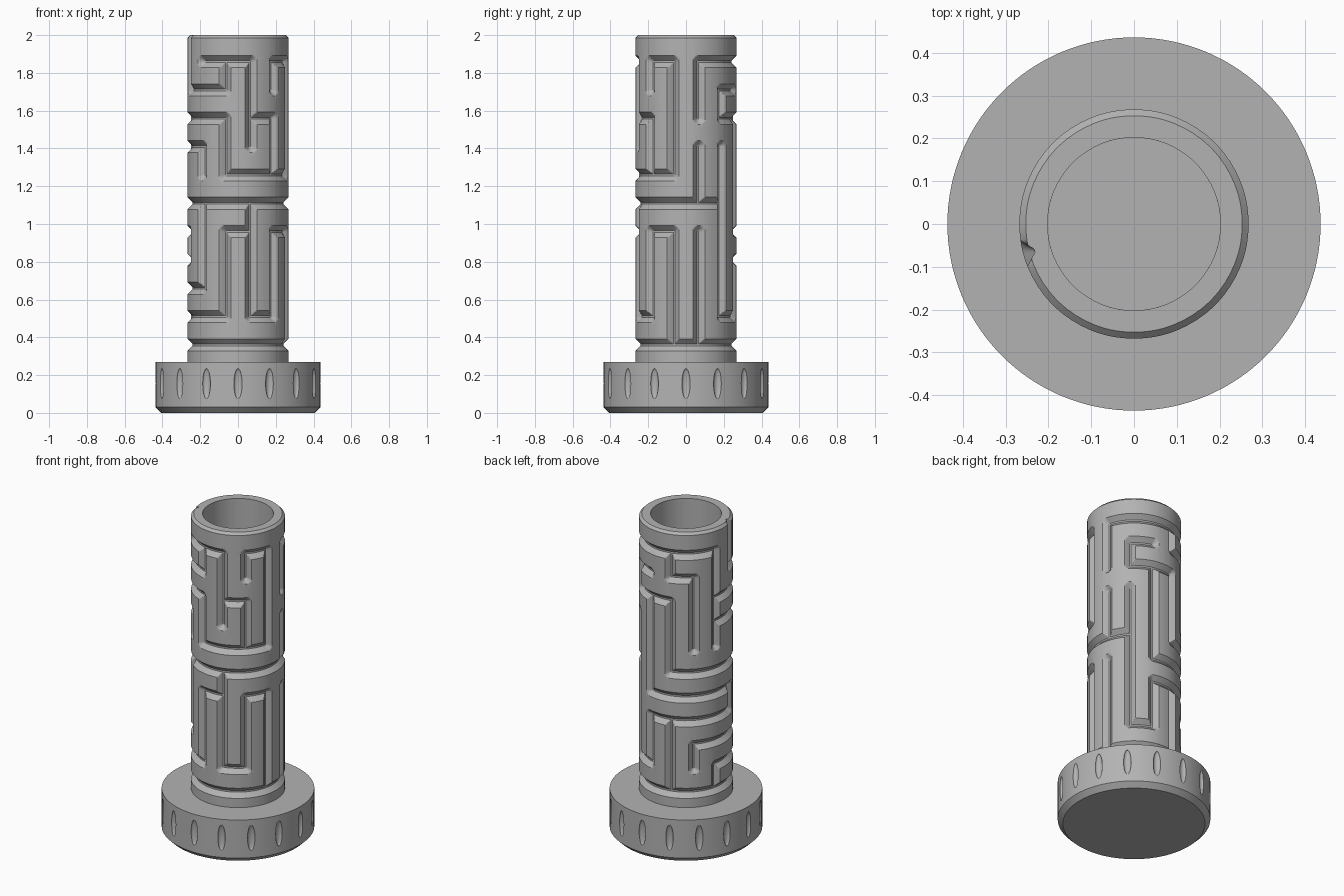
import bpy, bmesh, math
from mathutils import Matrix

old = bpy.data.objects.get("Cube")
if old:
    bpy.data.objects.remove(old)

TAU = 2 * math.pi
RADIUS, BORE, TOP, BASE_TOP = 0.268, 0.202, 2.0, 0.27
BASE_RADIUS, BEVEL = 0.436, 0.03
COLUMNS, ROW_START, PITCH = 12, 0.36, 0.15
ARC = TAU * RADIUS / COLUMNS          # arc length between maze columns
HALF, FLAT, DEPTH = 0.032, 0.005, 0.027

# Maze channels: row -> column spans, and column -> row spans
ROWS = {10: [(10, 12), (1, 2), (3, 8)], 9: [(9, 11), (4, 5), (6, 7)],
        8: [(8, 11), (0, 1), (4, 6)], 7: [(8, 10)], 6: [(11, 14)],
        5: [(6, 16)], 4: [(5, 9), (11, 12), (1, 2)], 3: [(5, 9)],
        2: [(7, 10)], 1: [(8, 11), (0, 1), (4, 5)], 0: [(0, 12)]}
COLS = {0: [(7, 10), (1, 5)], 1: [(9, 10), (6, 8), (1, 4)],
        2: [(6, 10), (0, 4)], 3: [(8, 10), (5, 7), (0, 4)],
        4: [(8, 9), (1, 7)], 5: [(4, 8), (1, 3)],
        6: [(9, 10), (5, 8), (0, 3)], 7: [(6, 9), (1, 2)],
        8: [(6, 10), (0, 1)], 9: [(9, 12), (3, 4)],
        10: [(6, 7), (2, 5)], 11: [(9, 10), (6, 8), (1, 4)]}

# Channels as boxes of zero width in (arc, height), repeated around the seam
channels = []
for shift in (-COLUMNS, 0, COLUMNS):
    for row, spans in ROWS.items():
        channels += [((a + shift) * ARC, (b + shift) * ARC, row * PITCH, row * PITCH)
                     for a, b in spans]
    for col, spans in COLS.items():
        u = (col + shift) * ARC
        channels += [(u, u, a * PITCH, b * PITCH) for a, b in spans]


def groove_depth(u, v):
    near = HALF
    for u0, u1, v0, v1 in channels:
        du = max(u0 - u, u - u1, 0)
        dv = max(v0 - v, v - v1, 0)
        if du < near and dv < near:
            near = min(near, math.hypot(du, dv))
    return DEPTH * min(1, (HALF - near) / (HALF - FLAT))


def lines(count, step):
    """Grid lines that follow the groove edges of every row or column."""
    steps = 6
    side = [FLAT + (HALF - FLAT) * i / steps for i in range(steps + 1)]
    offsets = [-s for s in reversed(side)] + [0] + side
    gap = step - 2 * HALF
    offsets += [HALF + gap / 3, HALF + gap * 2 / 3]
    return [n * step + o for n in range(count) for o in offsets]


grey = bpy.data.materials.new("plain_grey")
grey.use_nodes = True
grey.diffuse_color = (0.45, 0.45, 0.45, 1)
shader = next(n for n in grey.node_tree.nodes if n.type == 'BSDF_PRINCIPLED')
shader.inputs["Base Color"].default_value = grey.diffuse_color


def make_object(name, bm):
    bmesh.ops.recalc_face_normals(bm, faces=bm.faces)
    mesh = bpy.data.meshes.new(name)
    bm.to_mesh(mesh)
    bm.free()
    mesh.materials.append(grey)
    obj = bpy.data.objects.new(name, mesh)
    bpy.context.collection.objects.link(obj)
    return obj


def smooth(obj):
    bpy.ops.object.select_all(action='DESELECT')
    obj.select_set(True)
    bpy.context.view_layer.objects.active = obj
    bpy.ops.object.shade_smooth_by_angle(angle=math.radians(25))


def bridge(bm, lower, upper):
    n = len(lower)
    for i in range(n):
        j = (i + 1) % n
        bm.faces.new((lower[i], lower[j], upper[j], upper[i]))


# Maze tube: grooved outer wall, chamfered rim and plain bore
bm = bmesh.new()
arcs = lines(COLUMNS, ARC)
chamfer = 0.015
heights = [BASE_TOP] + [ROW_START + v for v in lines(11, PITCH)]
heights += [1.95, TOP - chamfer, TOP]
rings = []
for z in sorted(heights):
    limit = min(RADIUS, RADIUS - chamfer + TOP - z)
    ring = []
    for u in arcs:
        r = min(limit, RADIUS - groove_depth(u, z - ROW_START))
        angle = u / RADIUS + math.pi / COLUMNS
        ring.append(bm.verts.new((r * math.sin(angle), -r * math.cos(angle), z)))
    rings.append(ring)
for z in (TOP, BASE_TOP):
    rings.append([bm.verts.new((BORE * math.sin(u / RADIUS + math.pi / COLUMNS),
                                -BORE * math.cos(u / RADIUS + math.pi / COLUMNS), z))
                  for u in arcs])
for lower, upper in zip(rings, rings[1:]):
    bridge(bm, lower, upper)
smooth(make_object("maze_tube", bm))

# Base: turned profile with a bevelled foot and the floor of the bore
bm = bmesh.new()
segments = 128
floor = 0.1
profile = [(BASE_RADIUS - BEVEL, 0), (BASE_RADIUS, BEVEL), (BASE_RADIUS, BASE_TOP),
           (BORE, BASE_TOP), (BORE, floor)]
rings = [[bm.verts.new((r * math.cos(TAU * i / segments), r * math.sin(TAU * i / segments), z))
          for i in range(segments)] for r, z in profile]
for lower, upper in zip(rings, rings[1:]):
    bridge(bm, lower, upper)
bm.faces.new(rings[0])
bm.faces.new(rings[-1])
base = make_object("base_knob", bm)

# Grip dimples around the base
bm = bmesh.new()
dimples = 16
for i in range(dimples):
    place = (Matrix.Rotation(TAU * i / dimples, 4, 'Z')
             @ Matrix.Translation((BASE_RADIUS, 0, 0.155))
             @ Matrix.Diagonal((0.016, 0.022, 0.08, 1)))
    bmesh.ops.create_uvsphere(bm, u_segments=24, v_segments=16, radius=1, matrix=place)
cutter = make_object("dimple_cutter", bm)
cutter.hide_render = True
cut = base.modifiers.new("dimples", 'BOOLEAN')
cut.operation = 'DIFFERENCE'
cut.solver = 'EXACT'
cut.object = cutter
bpy.context.view_layer.objects.active = base
bpy.ops.object.modifier_apply(modifier=cut.name)
bpy.data.objects.remove(cutter)
smooth(base)
